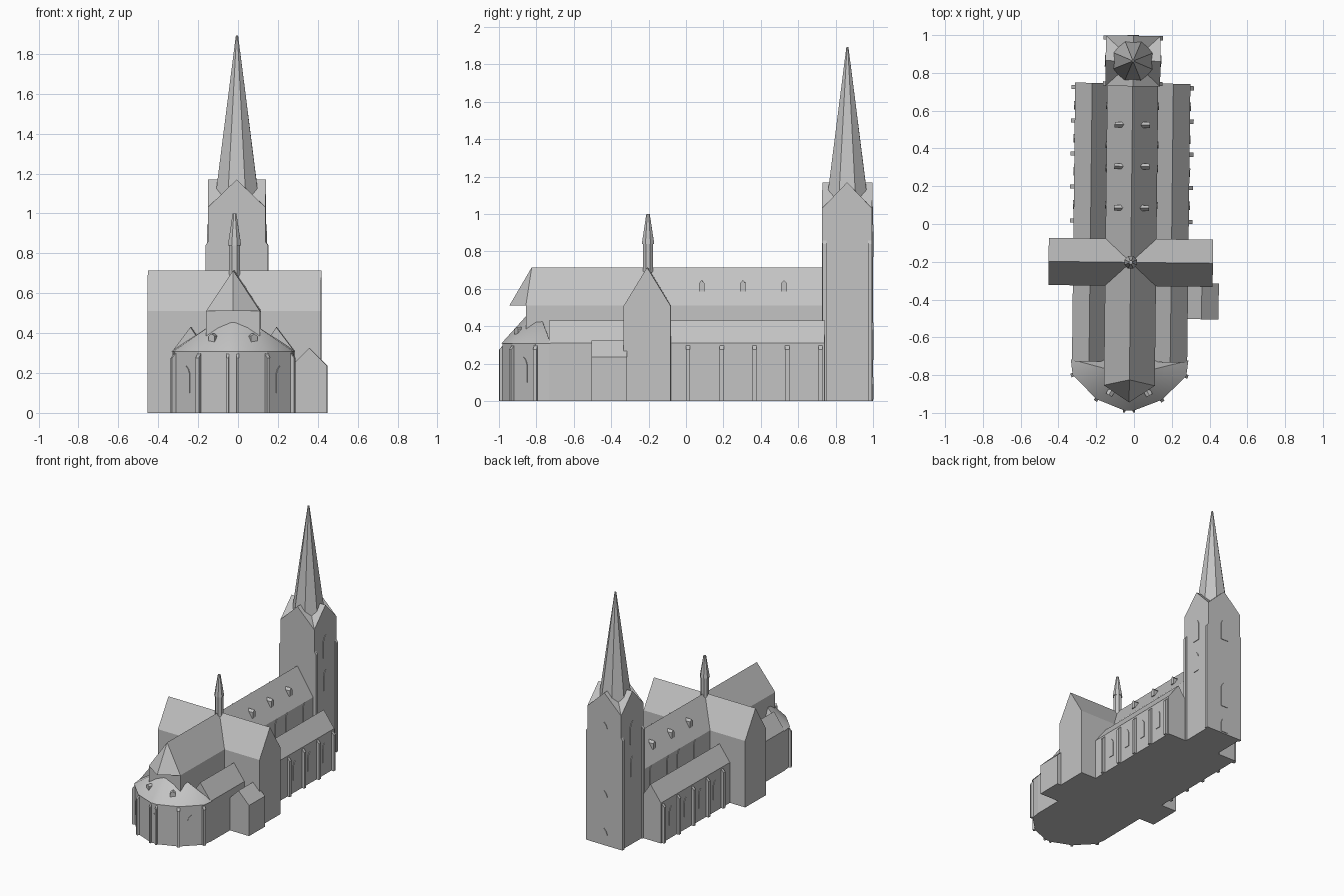
import bpy, bmesh, math
from mathutils import Matrix, Vector

if "Cube" in bpy.data.objects:
    bpy.data.objects.remove(bpy.data.objects["Cube"])

stone = bpy.data.materials.new("grey_stone")
stone.diffuse_color = (0.55, 0.55, 0.55, 1)
stone.use_nodes = True
stone.node_tree.nodes["Principled BSDF"].inputs["Base Color"].default_value = stone.diffuse_color

# The whole church is turned very slightly off the axis
FRAME = Matrix.Translation((-0.015, 0, 0)) @ Matrix.Rotation(-0.0115, 4, 'Z')


def finish(name, bm):
    bmesh.ops.recalc_face_normals(bm, faces=bm.faces)
    bm.transform(FRAME)
    me = bpy.data.meshes.new(name)
    bm.to_mesh(me)
    bm.free()
    me.materials.append(stone)
    ob = bpy.data.objects.new(name, me)
    bpy.context.collection.objects.link(ob)
    return ob


def hull(name, pts):
    bm = bmesh.new()
    for p in pts:
        bm.verts.new(p)
    bmesh.ops.convex_hull(bm, input=bm.verts)
    bmesh.ops.dissolve_limit(bm, angle_limit=0.01, verts=bm.verts, edges=bm.edges)
    return finish(name, bm)


def solid(name, profile, depth, loc=(0, 0, 0), angle=0):
    """Profile in (across, z), extruded by depth along its normal, turned by angle."""
    bm = bmesh.new()
    face = bm.faces.new([bm.verts.new((u, -depth / 2, z)) for u, z in profile])
    ext = bmesh.ops.extrude_face_region(bm, geom=[face])
    vs = [v for v in ext['geom'] if isinstance(v, bmesh.types.BMVert)]
    bmesh.ops.translate(bm, verts=vs, vec=(0, depth, 0))
    bm.transform(Matrix.Translation(loc) @ Matrix.Rotation(angle, 4, 'Z'))
    return finish(name, bm)


def gabled(w, eave, ridge, z0=0):
    return [(-w, z0), (w, z0), (w, eave), (0, ridge), (-w, eave)]


def window(name, x, y, direction, w, z0, z1):
    h = w / 2
    prof = [(-h, z0), (h, z0), (h, z1 - w * 0.8), (h * 0.6, z1 - w * 0.3), (0, z1),
            (-h * 0.6, z1 - w * 0.3), (-h, z1 - w * 0.8)]
    return solid(name, prof, 0.009, (x, y, 0), direction - math.pi / 2)


def buttress(name, x, y, direction, out, width, top):
    prof = [(-0.012, 0), (out, 0), (out, top - 0.035), (-0.012, top)]
    return solid(name, prof, width, (x, y, 0), direction)


def cone(name, x, y, z0, z1, r0, r1):
    bm = bmesh.new()
    bmesh.ops.create_cone(bm, cap_ends=True, segments=8, radius1=r0, radius2=r1, depth=z1 - z0,
                          matrix=Matrix.Translation((x, y, (z0 + z1) / 2))
                          @ Matrix.Rotation(math.pi / 8, 4, 'Z'))
    return finish(name, bm)


HALF = math.pi / 2

# Nave and choir walls, and roof with a pointed overhanging end
solid("nave_walls", [(-0.135, 0), (0.135, 0), (0.135, 0.51), (-0.135, 0.51)], 1.6, (0, -0.055, 0))
hull("nave_roof", [(-0.135, 0.745, 0.51), (0.135, 0.745, 0.51), (0, 0.745, 0.715), (0, -0.825, 0.715),
                   (-0.135, -0.855, 0.51), (0.135, -0.855, 0.51), (0, -0.945, 0.51)])

# Transept
solid("transept", gabled(0.125, 0.51, 0.715), 0.87, (0, -0.203, 0), HALF)

# Ridge turret over the crossing
cone("turret_body", 0, -0.203, 0.6, 0.845, 0.03, 0.03)
cone("turret_spire", 0, -0.203, 0.84, 1.0, 0.036, 0.01)

# Side aisles with buttresses, windows, clerestory windows and dormers
for s, side in ((-1, "left"), (1, "right")):
    d = 0 if s > 0 else math.pi
    solid(side + "_aisle", [(s * 0.12, 0), (s * 0.305, 0), (s * 0.305, 0.31), (s * 0.215, 0.43),
                            (s * 0.135, 0.31), (s * 0.12, 0.31)], 1.475, (0, 0.0075, 0))
    for y in (0.015, 0.195, 0.37, 0.545, 0.722):
        buttress(side + "_aisle_buttress", s * 0.305, y, d, 0.02, 0.022, 0.31)
    for y in (0.1, 0.275, 0.45, 0.625):
        window(side + "_aisle_window", s * 0.305, y, d, 0.046, 0.1, 0.245)
    for y in (0.1, 0.295, 0.42, 0.625):
        window(side + "_clerestory_window", s * 0.135, y, d, 0.038, 0.35, 0.508)
    for y in (0.085, 0.305, 0.525):
        solid(side + "_dormer", gabled(0.015, 0.63, 0.647, 0.585), 0.05, (s * 0.068, y, 0), HALF)

# Apse: polygonal ambulatory wall with a sloping roof
half_plan = [(0.305, -0.72), (0.295, -0.80), (0.17, -0.925), (0.025, -0.982)]
plan = half_plan + [(-x, y) for x, y in reversed(half_plan)]
hull("apse_wall", [(x, y, z) for x, y in plan for z in (0, 0.31)])
rim = [(x * 1.02, -0.72 + (y + 0.72) * 1.02, 0.308) for x, y in plan]
roof = hull("apse_roof", rim + [(0, -0.80, 0.515)])
bpy.context.view_layer.objects.active = roof
roof.select_set(True)
bpy.ops.object.shade_smooth_by_angle(angle=math.radians(40))

for s in (-1, 1):
    for x, y in half_plan[1:]:
        d = math.atan2(y + 0.68, s * x)
        buttress("apse_buttress", s * x, y, d, 0.016, 0.02 if x > 0.1 else 0.012, 0.31)
    d = math.atan2(-0.125, s * 0.125)
    window("apse_side_window", s * 0.2325, -0.8625, d, 0.05, 0.1, 0.235)
    solid("apse_dormer", gabled(0.018, 0.385, 0.397, 0.345), 0.05,
          (s * 0.095, -0.885, 0), math.radians(s * 30))
window("apse_front_window", 0, -0.982, -HALF, 0.044, 0.1, 0.235)

# Low annex beside the transept
solid("annex", gabled(0.09, 0.235, 0.325), 0.19, (0.378, -0.405, 0))

# Tower: crossed gables over a square shaft
TY = 0.863
solid("tower_gable_long", gabled(0.145, 1.03, 1.17), 0.268, (0, TY, 0))
solid("tower_gable_cross", gabled(0.134, 1.03, 1.17), 0.29, (0, TY, 0), HALF)
cone("tower_spire", 0, TY, 1.075, 1.893, 0.118, 0.006)

# Tower corner buttresses and windows
for s in (-1, 1):
    d = 0 if s > 0 else math.pi
    for y in (TY - 0.12, TY + 0.122):
        buttress("tower_buttress", s * 0.145, y, d, 0.012, 0.022, 0.875)
    window("tower_upper_window", s * 0.145, TY, d, 0.06, 0.77, 0.945)
    window("tower_lower_window", s * 0.145, TY, d, 0.05, 0.52, 0.675)
for z0, z1, w in ((0.77, 0.945, 0.06), (0.22, 0.42, 0.06), (0.01, 0.13, 0.06)):
    window("tower_back_opening", 0, TY + 0.134, HALF, w, z0, z1)
